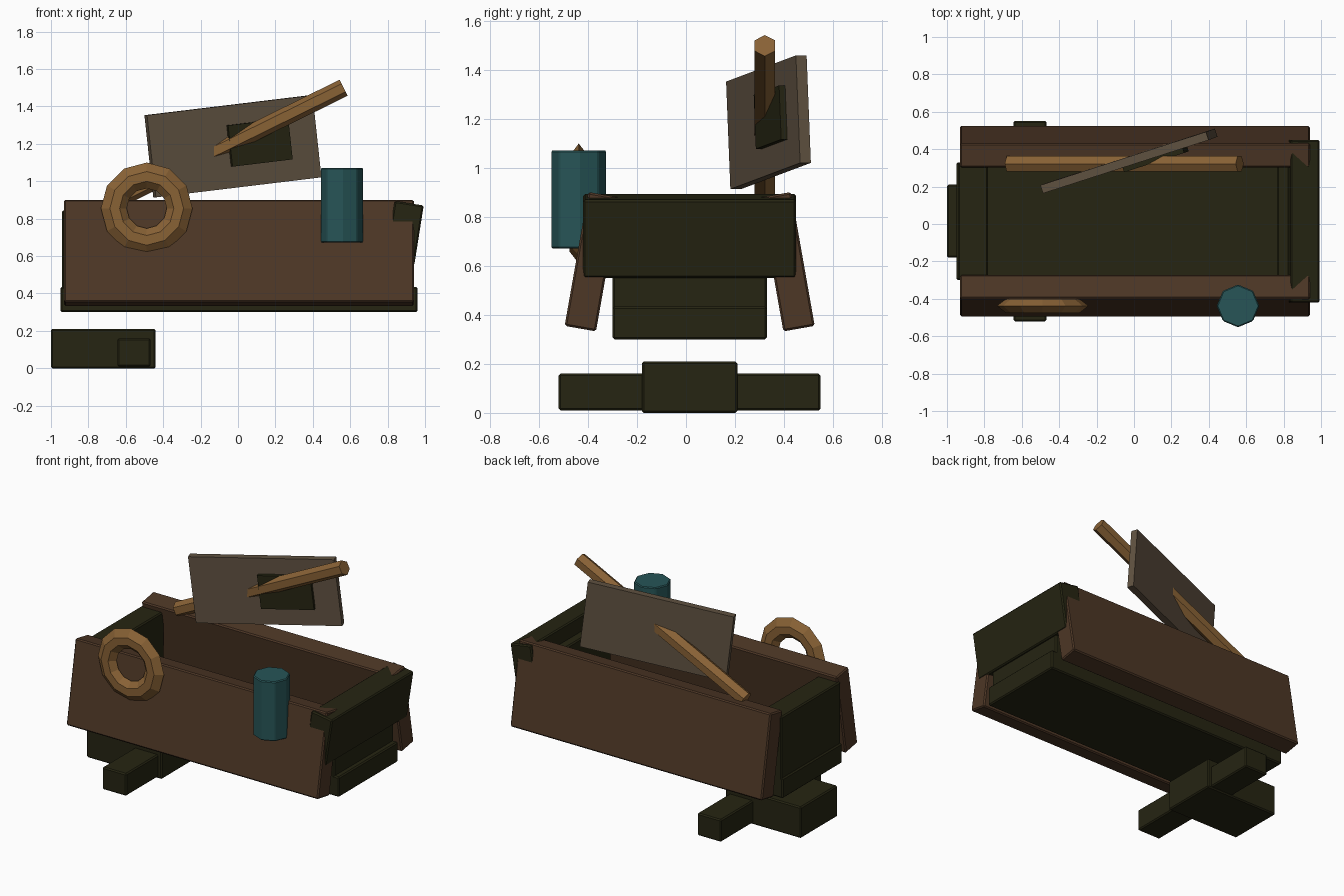
import bpy, bmesh, math
from mathutils import Matrix, Vector

cube = bpy.data.objects.get("Cube")
if cube:
    bpy.data.objects.remove(cube, do_unlink=True)


def material(name, rgb):
    mat = bpy.data.materials.new(name)
    mat.use_nodes = True
    mat.diffuse_color = (*rgb, 1)
    bsdf = next(n for n in mat.node_tree.nodes if n.type == 'BSDF_PRINCIPLED')
    bsdf.inputs["Base Color"].default_value = (*rgb, 1)
    return mat


DARK = material("dark olive wood", (0.019, 0.018, 0.006))
BROWN = material("brown wood", (0.075, 0.038, 0.019))
TAN = material("tan wood", (0.25, 0.122, 0.036))
GREY = material("grey brown board", (0.115, 0.083, 0.052))
TEAL = material("teal", (0.02, 0.09, 0.095))


def finish(name, bm, mat, matrix=Matrix(), bevel=0.0):
    bmesh.ops.recalc_face_normals(bm, faces=bm.faces)
    mesh = bpy.data.meshes.new(name)
    bm.to_mesh(mesh)
    bm.free()
    mesh.materials.append(mat)
    obj = bpy.data.objects.new(name, mesh)
    obj.matrix_world = matrix
    bpy.context.collection.objects.link(obj)
    if bevel:
        mod = obj.modifiers.new("edge bevel", 'BEVEL')
        mod.width = bevel
        mod.segments = 1
    return obj


def box(name, size, matrix, mat, bevel=0.008):
    bm = bmesh.new()
    bmesh.ops.create_cube(bm, size=1)
    bmesh.ops.scale(bm, vec=size, verts=bm.verts)
    return finish(name, bm, mat, matrix, bevel)


def span(name, lo, hi, mat):
    lo, hi = Vector(lo), Vector(hi)
    return box(name, hi - lo, Matrix.Translation((lo + hi) / 2), mat)


def prism(name, sides, radius, depth, matrix, mat, bevel=0.0):
    bm = bmesh.new()
    bmesh.ops.create_cone(bm, cap_ends=True, segments=sides,
                          radius1=radius, radius2=radius, depth=depth)
    # Turn the section so that a corner lies on local x
    bmesh.ops.rotate(bm, verts=bm.verts, matrix=Matrix.Rotation(math.pi / 2, 3, 'Z'))
    return finish(name, bm, mat, matrix, bevel)


# Trough floor and end panels
span("floor", (-0.95, -0.30, 0.30), (0.96, 0.33, 0.435), DARK)
span("right_end_panel", (-0.94, -0.30, 0.38), (-0.78, 0.33, 0.845), DARK)
span("left_end_panel", (0.765, -0.30, 0.38), (0.925, 0.33, 0.80), DARK)

# Long walls leaning inward
for name, side in (("front_wall", -1), ("back_wall", 1)):
    place = (Matrix.Translation((0.005, 0.015 + side * 0.3985, 0.6175))
             @ Matrix.Rotation(side * math.radians(10), 4, 'X'))
    box(name, (1.87, 0.13, 0.555), place, BROWN)

# Outward leaning end board
box("left_end_board", (0.157, 0.87, 0.324),
    Matrix.Translation((0.89, 0.015, 0.7225)) @ Matrix.Rotation(math.radians(9), 4, 'Y'), DARK)

# Crossed foot blocks
span("foot_block", (-1.0, -0.18, 0.0), (-0.44, 0.21, 0.21), DARK)
span("foot_crossbar", (-0.645, -0.52, 0.01), (-0.467, 0.55, 0.16), DARK)

# Slanted board and its dark patch
along = Vector((0.885, 0.285, 0.107)).normalized()
up = Vector((-0.04, -0.015, 0.44))
up = (up - along * up.dot(along)).normalized()
back = up.cross(along)
frame = Matrix((along, back, up)).transposed().to_4x4()
frame.translation = (-0.02, 0.315, 1.187)
box("slanted_board", (0.936, 0.046, 0.442),
    frame @ Matrix.Translation((0, 0.023, 0)), GREY, 0)
box("board_patch", (0.34, 0.04, 0.222),
    frame @ Matrix.Translation((0.14, -0.006, 0.005)), DARK, 0)

# Hexagonal pole piercing the board
low, high = Vector((-0.67, 0.322, 0.892)), Vector((0.565, 0.322, 1.50))
rise = math.atan2(high.z - low.z, high.x - low.x)
prism("pole", 6, 0.048, (high - low).length,
      Matrix.Translation((low + high) / 2) @ Matrix.Rotation(math.pi / 2 - rise, 4, 'Y'), TAN)

# Hanging canister
prism("canister", 8, 0.114, 0.40, Matrix.Translation((0.556, -0.438, 0.872)), TEAL, 0.006)

# Faceted ring on the front wall
profile = [(0.245, 0), (0.197, 0.037), (0.145, 0.037),
           (0.107, 0), (0.145, -0.037), (0.197, -0.037)]
bm = bmesh.new()
loops = []
for i in range(12):
    a = math.tau * i / 12
    loops.append([bm.verts.new((r * math.cos(a), y, r * math.sin(a))) for r, y in profile])
for i, ring in enumerate(loops):
    nxt = loops[(i + 1) % len(loops)]
    for j in range(len(ring)):
        k = (j + 1) % len(ring)
        bm.faces.new((ring[j], ring[k], nxt[k], nxt[j]))
finish("ring", bm, TAN, Matrix.Translation((-0.488, -0.438, 0.855)))
